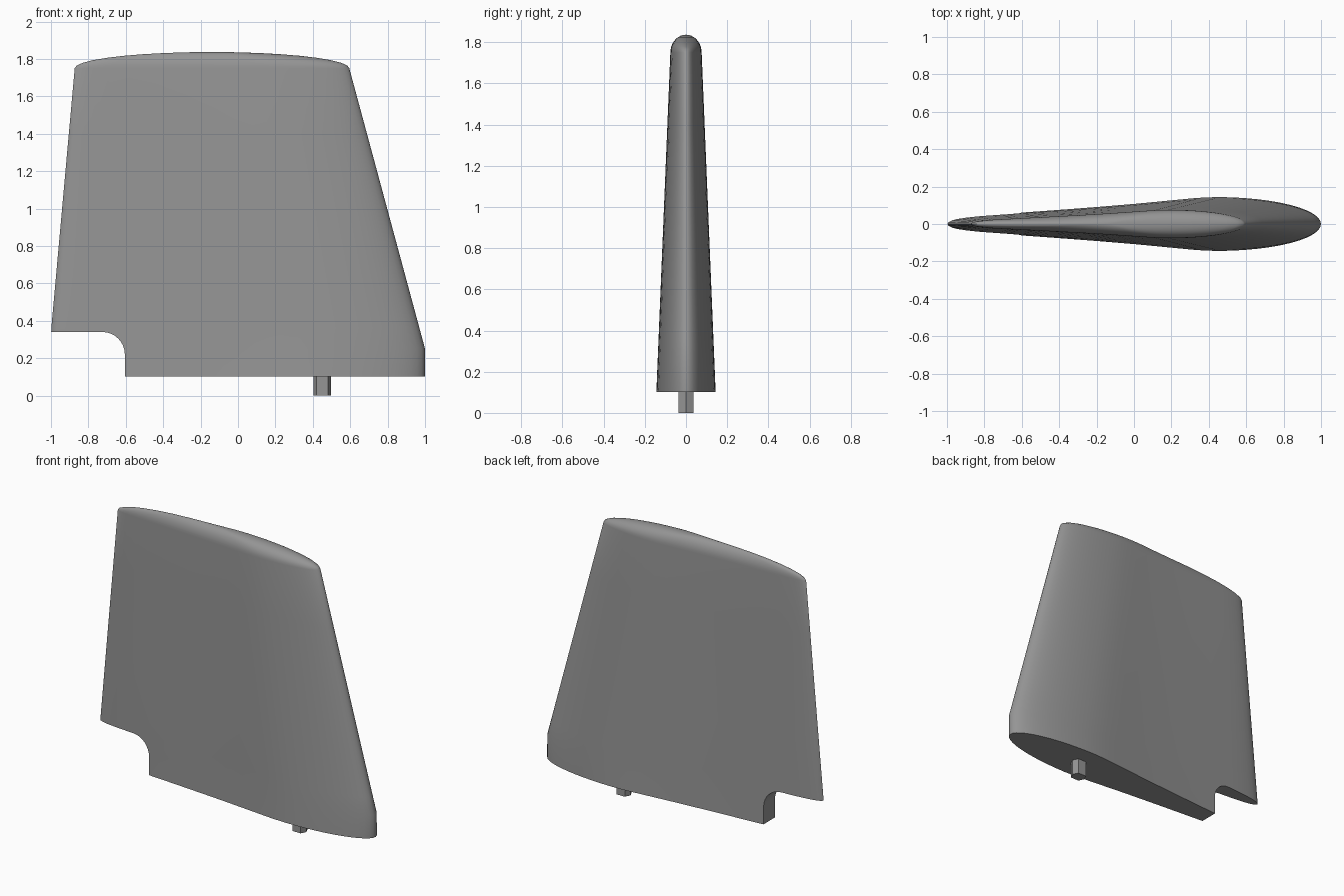
import bpy, bmesh, math

if "Cube" in bpy.data.objects:
    bpy.data.objects.remove(bpy.data.objects["Cube"])

# Half-thickness of the foil: (fraction of chord from the tail, fraction of maximum)
TAIL = [(0, 0), (.004, .08), (.015, .15), (.03, .205), (.05, .25), (.08, .3),
        (.12, .345), (.2, .425), (.3, .525), (.4, .63), (.5, .745), (.56, .825),
        (.62, .905), (.67, .97), (.72, 1.0)]
NOSE = [(.72 + .28 * math.sin(a), math.cos(a))
        for a in [i * math.pi / 24 for i in range(1, 12)]]
HALF = TAIL + NOSE
LOOP = HALF + [(1, 0)] + [(u, -t) for u, t in reversed(HALF[1:])]
BASE, SHOULDER, TOP = .102, 1.75, 1.837

grey = bpy.data.materials.new("dark_grey")
grey.diffuse_color = (.3, .3, .3, 1)
grey.use_nodes = True
grey.node_tree.nodes["Principled BSDF"].inputs["Base Color"].default_value = grey.diffuse_color


def section(z):
    """Foil outline of the tapered blade at height z."""
    tail = -1 + .127 * max(0, z - .34) / (SHOULDER - .34)
    lead = 1 - .405 * max(0, z - .25) / (SHOULDER - .25)
    thick = .144 - .068 * (z - BASE) / (SHOULDER - BASE)
    return [(tail + u * (lead - tail), t * thick, z) for u, t in LOOP]


def make_object(name, bm):
    bmesh.ops.recalc_face_normals(bm, faces=bm.faces)
    me = bpy.data.meshes.new(name)
    bm.to_mesh(me)
    bm.free()
    me.materials.append(grey)
    ob = bpy.data.objects.new(name, me)
    bpy.context.collection.objects.link(ob)
    return ob


def prism(name, ring, offset):
    bm = bmesh.new()
    face = bm.faces.new([bm.verts.new(p) for p in ring])
    ext = bmesh.ops.extrude_face_region(bm, geom=[face])
    moved = [v for v in ext['geom'] if isinstance(v, bmesh.types.BMVert)]
    bmesh.ops.translate(bm, verts=moved, vec=offset)
    return make_object(name, bm)


# Blade: lofted foil sections closed by an ellipsoidal tip
rings = [section(z) for z in (BASE, .25, .36, .7, 1.05, 1.4, SHOULDER)]
cx = -.14
for i in range(1, 9):
    a = i * math.pi / 18
    rings.append([(cx + (x - cx) * math.cos(a), y * math.cos(a),
                   SHOULDER + (TOP - SHOULDER) * math.sin(a))
                  for x, y, z in rings[6]])
bm = bmesh.new()
loops = [[bm.verts.new(p) for p in r] for r in rings]
n = len(LOOP)
for lo, hi in zip(loops, loops[1:]):
    for i in range(n):
        j = (i + 1) % n
        bm.faces.new((lo[i], lo[j], hi[j], hi[i]))
bm.faces.new(loops[0][::-1])
apex = bm.verts.new((cx, 0, TOP))
for i in range(n):
    bm.faces.new((loops[-1][i], loops[-1][(i + 1) % n], apex))
blade = make_object("rudder_blade", bm)

# Notch under the trailing edge, with a rounded inner corner
notch = [(-1.2, -.3, 0), (-.605, -.3, 0)]
for i in range(9):
    a = i * math.pi / 16
    notch.append((-.725 + .12 * math.cos(a), -.3, .22 + .12 * math.sin(a)))
notch.append((-1.2, -.3, .34))
cutter = prism("notch_cutter", notch, (0, .6, 0))
mod = blade.modifiers.new("notch", 'BOOLEAN')
mod.object = cutter
mod.operation = 'DIFFERENCE'
mod.solver = 'EXACT'
bpy.context.view_layer.objects.active = blade
blade.select_set(True)
bpy.ops.object.modifier_apply(modifier=mod.name)
bpy.data.objects.remove(cutter)
bpy.ops.object.shade_smooth_by_angle(angle=math.radians(35))

# Six-sided pivot pin below the blade
pin = [(.45 + sx * .047, y, 0) for sx, y in
       ((1, 0), (.65, .036), (-.65, .036), (-1, 0), (-.65, -.036), (.65, -.036))]
prism("pivot_pin", pin, (0, 0, .12))
